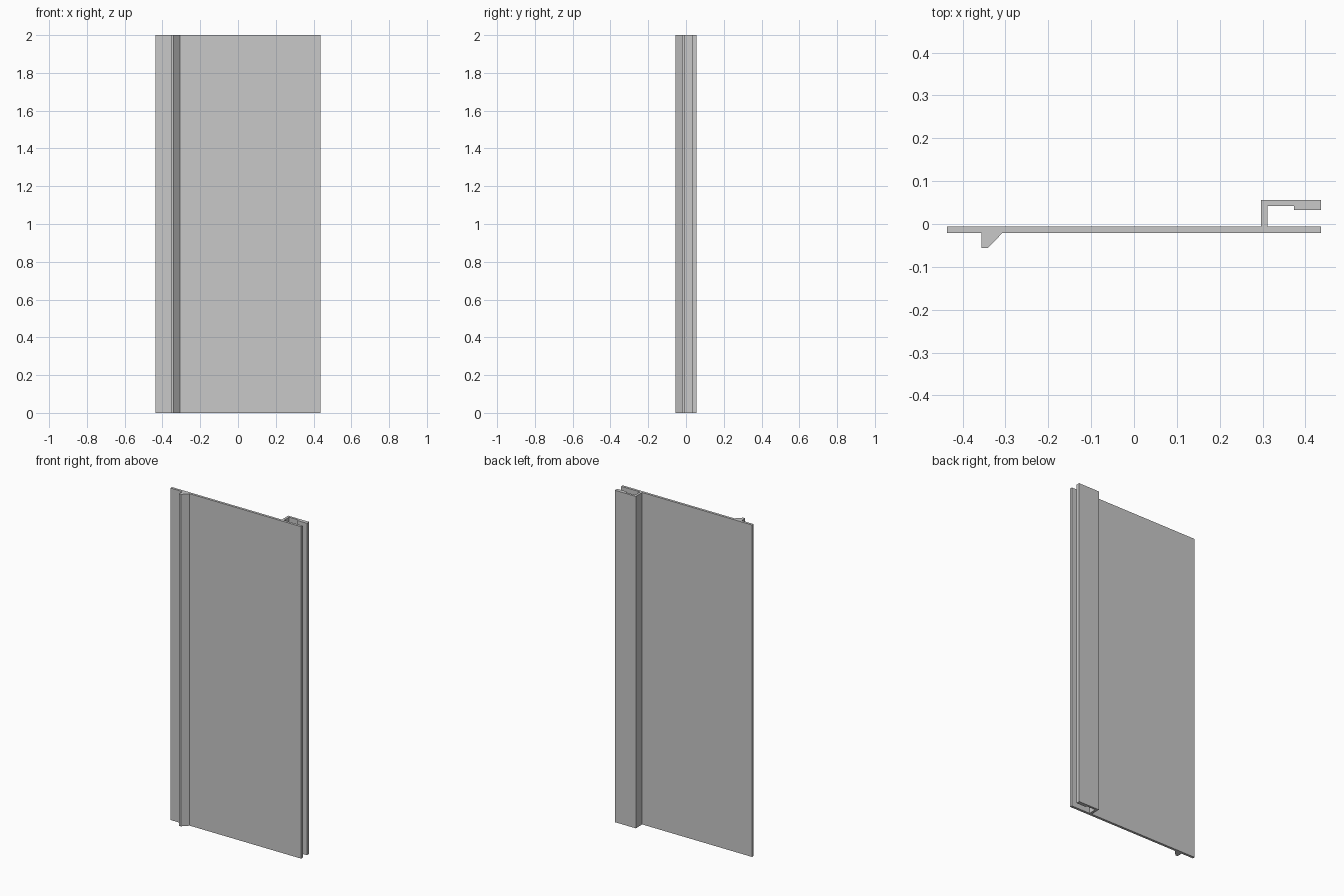
import bpy
import bmesh

cube = bpy.data.objects.get("Cube")
if cube:
    bpy.data.objects.remove(cube, do_unlink=True)

HEIGHT = 2.0
EDGE = 0.436               # half the panel width
FRONT, BACK = -0.021, -0.006   # faces of the flat web

# One grey for the whole extrusion
grey = bpy.data.materials.new("light_grey")
grey.use_nodes = True
colour = (0.58, 0.58, 0.58, 1.0)
grey.diffuse_color = colour
grey.node_tree.nodes["Principled BSDF"].inputs["Base Color"].default_value = colour

# Cross-section of the panel, counter-clockwise from above
front_rib = [(-0.356, FRONT), (-0.356, -0.0555), (-0.341, -0.0555), (-0.307, FRONT)]
back_hook = [(0.311, BACK), (0.311, 0.042), (0.373, 0.042), (0.373, 0.033),
             (EDGE, 0.033), (EDGE, 0.0555), (0.296, 0.0555), (0.296, BACK)]
outline = ([(-EDGE, FRONT)] + front_rib + [(EDGE, FRONT), (EDGE, BACK)]
           + back_hook + [(-EDGE, BACK)])


def extrude_profile(name, points, height, material):
    """Raise a closed outline into a solid standing on the ground."""
    bm = bmesh.new()
    base = bm.faces.new([bm.verts.new((x, y, 0)) for x, y in points])
    top = bmesh.ops.extrude_face_region(bm, geom=[base], use_keep_orig=True)["geom"]
    bmesh.ops.translate(bm, vec=(0, 0, height),
                        verts=[v for v in top if isinstance(v, bmesh.types.BMVert)])
    bmesh.ops.recalc_face_normals(bm, faces=bm.faces)
    mesh = bpy.data.meshes.new(name)
    bm.to_mesh(mesh)
    bm.free()
    mesh.materials.append(material)
    obj = bpy.data.objects.new(name, mesh)
    bpy.context.collection.objects.link(obj)
    return obj


# Flat panel with its front rib and back hook
extrude_profile("interlocking_panel", outline, HEIGHT, grey)
